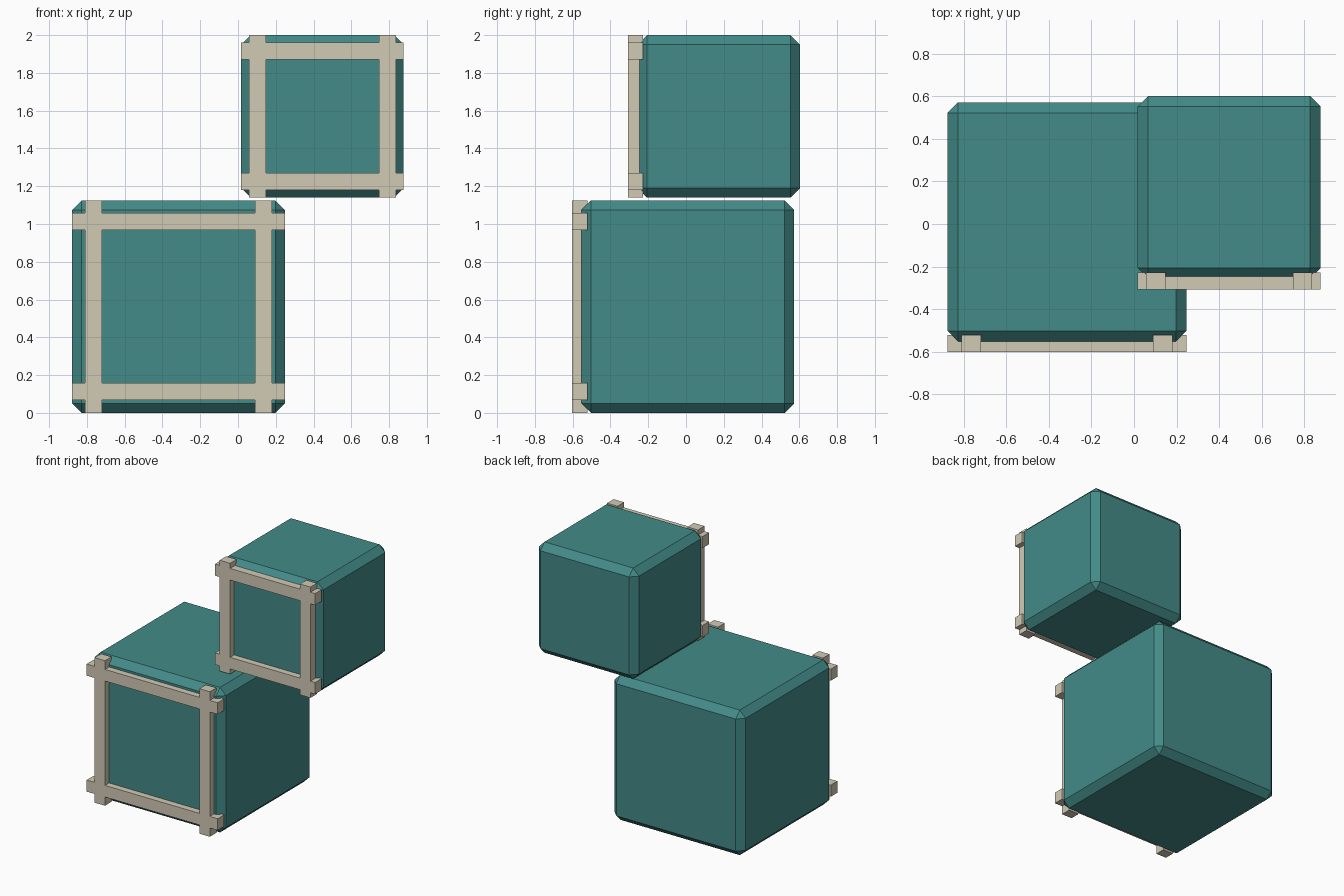
import bpy, bmesh
from mathutils import Vector

if "Cube" in bpy.data.objects:
    bpy.data.objects.remove(bpy.data.objects["Cube"])


def material(name, color):
    m = bpy.data.materials.new(name)
    m.diffuse_color = (*color, 1)
    m.use_nodes = True
    m.node_tree.nodes["Principled BSDF"].inputs["Base Color"].default_value = m.diffuse_color
    return m


TEAL = material("teal", (0.056, 0.258, 0.246))
CREAM = material("cream", (0.64, 0.59, 0.46))


def add_object(name, bm, mat, location):
    bmesh.ops.recalc_face_normals(bm, faces=bm.faces)
    mesh = bpy.data.meshes.new(name)
    bm.to_mesh(mesh)
    bm.free()
    mesh.materials.append(mat)
    ob = bpy.data.objects.new(name, mesh)
    ob.location = location
    bpy.context.collection.objects.link(ob)


# Cube body with a flat chamfer on every edge
def block(name, size, center):
    bm = bmesh.new()
    bmesh.ops.create_cube(bm, size=size)
    bmesh.ops.bevel(bm, geom=bm.edges[:], offset=0.05, offset_type='OFFSET',
                    segments=1, profile=0.5, affect='EDGES')
    add_object(name, bm, TEAL, center)


# Frame of four crossing bars, made as one extruded outline
def frame(name, size, bar, location, half_width=0.045, depth=0.08):
    h, w = size / 2, half_width
    lines = [-h, -bar - w, -bar + w, bar - w, bar + w, h]
    bm = bmesh.new()
    grid = [[bm.verts.new((x, 0, z)) for z in lines] for x in lines]
    for i in range(5):
        for j in range(5):
            if i in (1, 3) or j in (1, 3):
                bm.faces.new((grid[i][j], grid[i + 1][j],
                              grid[i + 1][j + 1], grid[i][j + 1]))
    loose = [v for v in bm.verts if not v.link_faces]
    bmesh.ops.delete(bm, geom=loose, context='VERTS')
    out = bmesh.ops.extrude_face_region(bm, geom=bm.faces[:], use_keep_orig=True)
    moved = [g for g in out["geom"] if isinstance(g, bmesh.types.BMVert)]
    bmesh.ops.translate(bm, verts=moved, vec=(0, depth, 0))
    add_object(name, bm, CREAM, location)


# Each crate: name, size, bar offset, body centre
for name, size, bar, center in (
    ("lower", 1.125, 0.45, (-0.315, 0.01, 0.5625)),
    ("upper", 0.86, 0.345, (0.447, 0.173, 1.57)),
):
    c = Vector(center)
    block(name + "_block", size, c)
    frame(name + "_front_frame", size, bar, c - Vector((0, size / 2 + 0.05, 0)))
